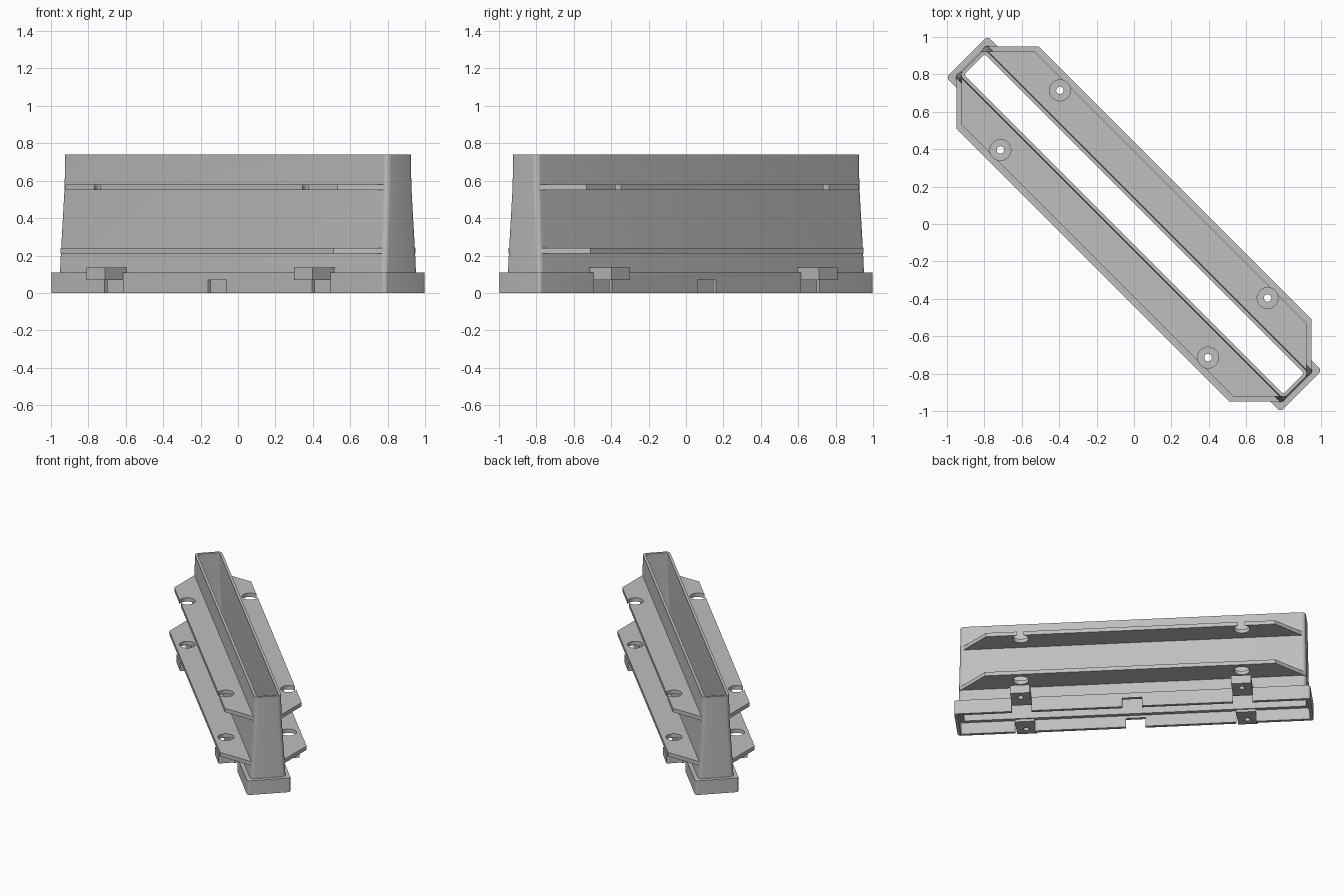
import bpy, bmesh, math
from mathutils import Matrix

if "Cube" in bpy.data.objects:
    bpy.data.objects.remove(bpy.data.objects["Cube"], do_unlink=True)

grey = bpy.data.materials.new("plain grey")
grey.use_nodes = True
COLOUR = (0.52, 0.52, 0.52, 1)
grey.diffuse_color = COLOUR
grey.node_tree.nodes["Principled BSDF"].inputs["Base Color"].default_value = COLOUR
DIAGONAL = Matrix.Rotation(-math.pi / 4, 4, 'Z')


def make(name, bm):
    """Turn a bmesh into an object, still lying along x."""
    bmesh.ops.recalc_face_normals(bm, faces=bm.faces)
    mesh = bpy.data.meshes.new(name)
    bm.to_mesh(mesh)
    bm.free()
    mesh.materials.append(grey)
    obj = bpy.data.objects.new(name, mesh)
    bpy.context.collection.objects.link(obj)
    return obj


def rounded_ring(bm, length, width, z, r):
    """Rounded rectangle given by half length and half width."""
    verts = []
    for i, (sx, sy) in enumerate([(1, 1), (-1, 1), (-1, -1), (1, -1)]):
        for k in range(7):
            a = math.pi / 2 * (i + k / 6)
            verts.append(bm.verts.new((sx * (length - r) + r * math.cos(a),
                                       sy * (width - r) + r * math.sin(a), z)))
    return verts


def shell(name, sections):
    """Loft rings outside and inside into one closed hollow wall."""
    bm = bmesh.new()
    rings = [rounded_ring(bm, *s) for s in sections]
    for a, b in zip(rings, rings[1:] + rings[:1]):
        n = len(a)
        for i in range(n):
            j = (i + 1) % n
            bm.faces.new((a[i], a[j], b[j], b[i]))
    return make(name, bm)


def prism(name, outline, z0, z1):
    bm = bmesh.new()
    face = bm.faces.new([bm.verts.new((x, y, z0)) for x, y in outline])
    top = bmesh.ops.extrude_face_region(bm, geom=[face])
    verts = [g for g in top["geom"] if isinstance(g, bmesh.types.BMVert)]
    bmesh.ops.translate(bm, verts=verts, vec=(0, 0, z1 - z0))
    return make(name, bm)


def box(name, x0, x1, y0, y1, z0, z1):
    return prism(name, [(x0, y0), (x1, y0), (x1, y1), (x0, y1)], z0, z1)


def drill(x, y, r):
    return prism("cutter", [(x + r * math.cos(math.tau * i / 32), y + r * math.sin(math.tau * i / 32))
                            for i in range(32)], -0.2, 1)


def cut(obj, cutters):
    for c in cutters:
        mod = obj.modifiers.new("cut", 'BOOLEAN')
        mod.operation, mod.object, mod.solver = 'DIFFERENCE', c, 'EXACT'
    bpy.context.view_layer.update()
    mesh = bpy.data.meshes.new_from_object(obj.evaluated_get(bpy.context.evaluated_depsgraph_get()))
    obj.modifiers.clear()
    obj.data = mesh
    for c in cutters:
        bpy.data.objects.remove(c, do_unlink=True)


SCREW_X, SCREW_Y = 0.785, 0.225
parts = []

# Base collar with a socket underneath and notches through its rim
collar = shell("base_collar", [
    (1.264, 0.156, 0, 0.02), (1.264, 0.156, 0.11, 0.02),
    (1.215, 0.105, 0.11, 0.015), (1.215, 0.105, 0.09, 0.015),
    (1.24, 0.133, 0.09, 0.015), (1.24, 0.133, 0, 0.015)])
cut(collar, [box("cutter", x - 0.07, x + 0.07, -0.3, 0.3, -0.1, 0.07)
             for x in (-SCREW_X, 0, SCREW_X)])
parts.append(collar)

# Tall tapering chute, open at both ends
OUTER = [(1.235, 0.128, 0.105), (1.235, 0.125, 0.17), (1.228, 0.101, 0.56), (1.226, 0.098, 0.74)]
chute = shell("chute_wall",
              [(l, w, z, 0.03) for l, w, z in OUTER] +
              [(l - 0.019, w - 0.02, z, 0.012) for l, w, z in reversed(OUTER)])
parts.append(chute)

# Side flanges with clipped ends, and screw tabs on the collar
for side, label in ((-1, "front"), (1, "back")):
    for level, inner, outer, reach, z in (("lower", 0.115, 0.311, 1.343, 0.21),
                                          ("upper", 0.09, 0.276, 1.303, 0.55)):
        outline = [(reach - inner, side * inner), (reach - outer, side * outer),
                   (outer - reach, side * outer), (inner - reach, side * inner)]
        flange = prism(f"{label}_{level}_flange", outline, z, z + 0.03)
        cut(flange, [drill(s * SCREW_X, side * SCREW_Y, 0.056) for s in (-1, 1)])
        parts.append(flange)
    for s, end in ((-1, "right"), (1, "left")):
        ys = sorted((side * 0.115, side * 0.29))
        tab = box(f"{label}_{end}_screw_tab", s * SCREW_X - 0.07, s * SCREW_X + 0.07,
                  ys[0], ys[1], 0.07, 0.135)
        cut(tab, [drill(s * SCREW_X, side * SCREW_Y, 0.02)])
        parts.append(tab)

# Turn everything onto the diagonal and shade
bpy.ops.object.select_all(action='DESELECT')
for obj in parts:
    obj.data.transform(DIAGONAL)
    obj.select_set(True)
bpy.context.view_layer.objects.active = chute
bpy.ops.object.shade_smooth_by_angle(angle=math.radians(30))
